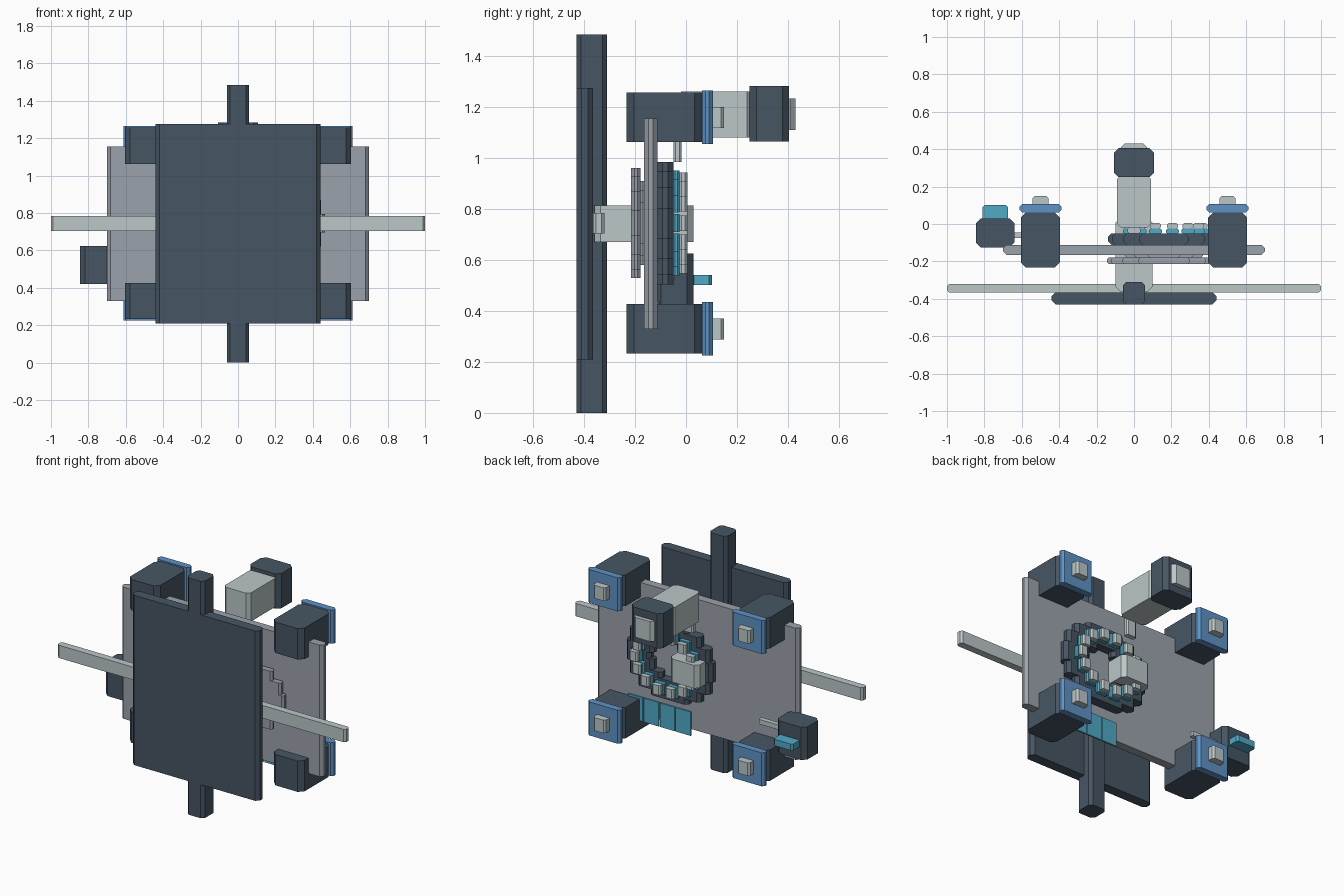
import bpy, math

if "Cube" in bpy.data.objects:
    bpy.data.objects.remove(bpy.data.objects["Cube"])


def material(name, rgb):
    m = bpy.data.materials.new(name)
    m.diffuse_color = (*rgb, 1)
    m.use_nodes = True
    m.node_tree.nodes["Principled BSDF"].inputs["Base Color"].default_value = m.diffuse_color
    return m


DARK = material("dark slate", (0.062, 0.092, 0.125))
LIGHT = material("pale metal", (0.50, 0.57, 0.58))
GREY = material("mid grey", (0.33, 0.36, 0.41))
BLUE = material("blue", (0.115, 0.29, 0.56))
TEAL = material("teal", (0.08, 0.40, 0.57))


def box(name, mat, x, y, z, chamfer=0.01):
    """Box between (min, max) pairs with its four vertical edges chamfered."""
    (x0, x1), (y0, y1), (z0, z1) = x, y, z
    c = min(chamfer, (x1 - x0) * 0.45, (y1 - y0) * 0.45)
    outline = [(x0 + c, y0), (x1 - c, y0), (x1, y0 + c), (x1, y1 - c),
               (x1 - c, y1), (x0 + c, y1), (x0, y1 - c), (x0, y0 + c)]
    verts = [(px, py, z0) for px, py in outline] + [(px, py, z1) for px, py in outline]
    faces = [list(range(7, -1, -1)), list(range(8, 16))]
    faces += [[i, (i + 1) % 8, 8 + (i + 1) % 8, 8 + i] for i in range(8)]
    mesh = bpy.data.meshes.new(name)
    mesh.from_pydata(verts, [], faces)
    mesh.materials.append(mat)
    ob = bpy.data.objects.new(name, mesh)
    bpy.context.collection.objects.link(ob)
    return ob


def ring(name, mat, radius, half, y, chamfer, count=14):
    """Upright blocks arranged around the ring centre."""
    for i in range(count):
        a = 2 * math.pi * i / count
        cx = RING_X + radius[0] * math.cos(a)
        cz = RING_Z + radius[1] * math.sin(a)
        box(name, mat, (cx - half[0], cx + half[0]), y,
            (cz - half[1], cz + half[1]), chamfer)


RING_X, RING_Z = 0.16, 0.745

# Front shield with its mast, cross bar and central spine
box("front_shield", DARK, (-0.44, 0.44), (-0.43, -0.365), (0.21, 1.275), 0.02)
box("mast", DARK, (-0.06, 0.06), (-0.43, -0.31), (0, 1.485), 0.018)
box("cross_bar", LIGHT, (-1, 1), (-0.365, -0.32), (0.705, 0.785), 0.012)
box("central_spine", LIGHT, (-0.1, 0.1), (-0.36, 0.03), (0.67, 0.815), 0.025)

# Main plate
box("main_plate", GREY, (-0.7, 0.7), (-0.165, -0.112), (0.33, 1.155), 0.018)

# Corner engines
for sx in (-1, 1):
    cx = sx * 0.5
    for cz in (0.33, 1.16):
        box("engine_body", DARK, (cx - 0.105, cx + 0.105), (-0.233, 0.062),
            (cz - 0.097, cz + 0.097), 0.028)
        box("engine_plate", BLUE, (cx - 0.113, cx + 0.113), (0.062, 0.106),
            (cz - 0.105, cz + 0.105), 0.015)
        box("engine_nozzle", LIGHT, (cx - 0.043, cx + 0.043), (0.09, 0.15),
            (cz - 0.041, cz + 0.041), 0.012)

# Docking ring: front collar, hub steps, dark blocks, teal pads, buttons
ring("front_collar", GREY, (0.215, 0.17), (0.09, 0.05), (-0.215, -0.178), 0.012)
for hw, hh in ((0.21, 0.08), (0.16, 0.13), (0.09, 0.165)):
    box("collar_hub", GREY, (RING_X - hw, RING_X + hw), (-0.178, -0.105),
        (RING_Z - hh, RING_Z + hh), 0.01)
ring("ring_block", DARK, (0.215, 0.185), (0.085, 0.06), (-0.112, -0.05), 0.02)
ring("ring_pad", TEAL, (0.205, 0.175), (0.035, 0.035), (-0.052, -0.025), 0.008)
ring("ring_button", LIGHT, (0.205, 0.172), (0.029, 0.03), (-0.027, 0.006), 0.01)

# Rear boom with head and cap
box("boom_stalk", LIGHT, (-0.035, 0.035), (-0.05, -0.018), (0.985, 1.1), 0.008)
box("boom_arm", LIGHT, (-0.09, 0.09), (-0.02, 0.26), (1.082, 1.262), 0.02)
box("boom_head", DARK, (-0.108, 0.108), (0.25, 0.405), (1.065, 1.283), 0.026)
box("boom_cap", LIGHT, (-0.07, 0.07), (0.38, 0.43), (1.11, 1.235), 0.02)

# Side pod with strut and teal nozzle
box("side_pod", DARK, (-0.845, -0.64), (-0.125, 0.03), (0.42, 0.625), 0.026)
box("pod_nozzle", TEAL, (-0.81, -0.675), (0.02, 0.102), (0.502, 0.542), 0.012)
box("pod_strut", LIGHT, (-0.66, -0.47), (-0.075, -0.045), (0.525, 0.555), 0.006)

# Row of teal panels on the rear of the main plate
for i in range(4):
    x0 = 0.04 + 0.11 * i
    box("rear_panel", TEAL, (x0, x0 + 0.107), (-0.114, -0.104), (0.29, 0.44), 0.003)
